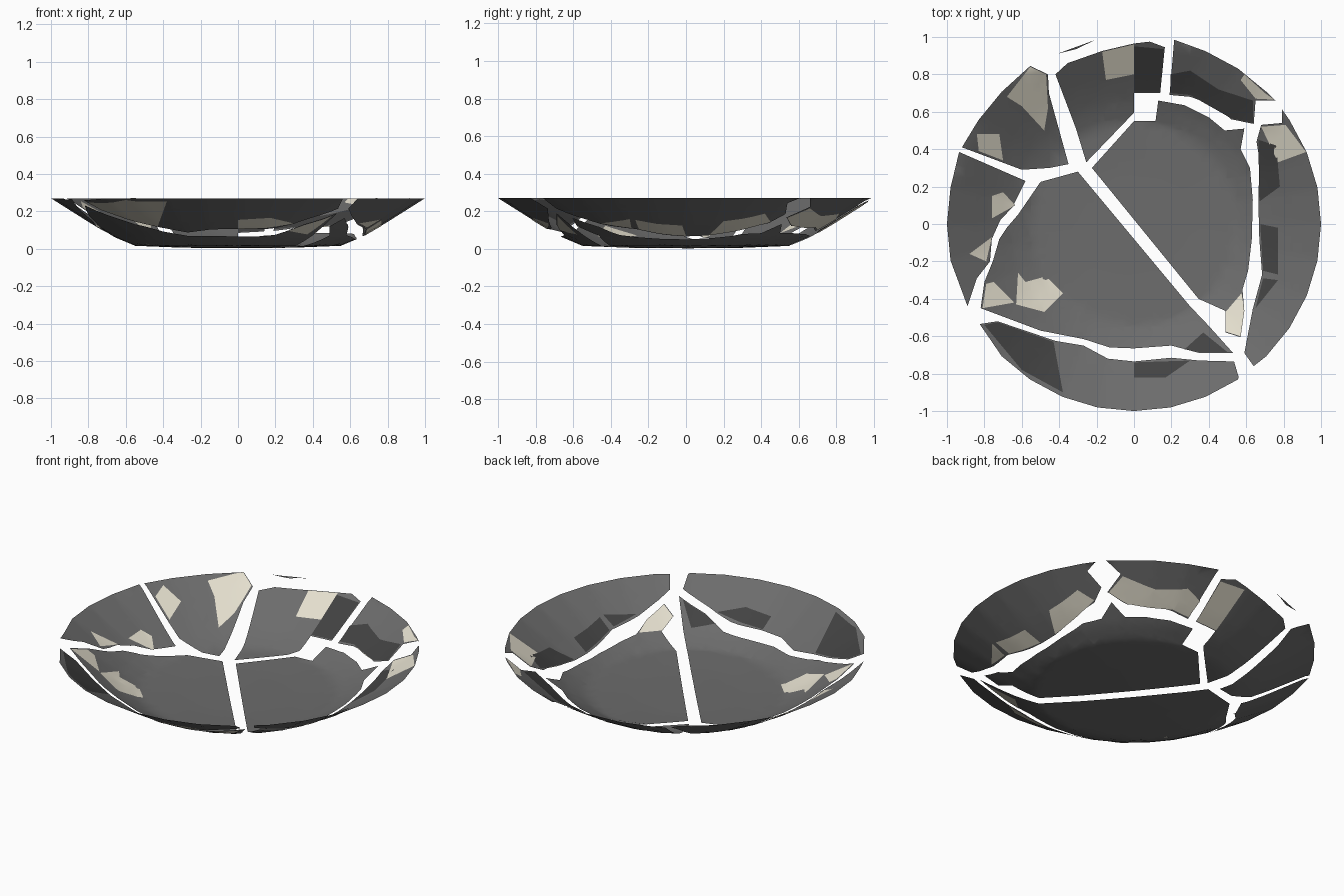
import bpy, bmesh, math
from mathutils import Vector

# Shallow dish profile: (radius, height)
PROFILE = [(0, 0.003), (0.3, 0.006), (0.55, 0.016), (0.66, 0.062), (0.77, 0.125), (1, 0.27)]
STEP = 2 * math.pi / 32          # 32-sided rim


def height(x, y):
    a = math.atan2(y, x)
    local = a - (math.floor(a / STEP) + 0.5) * STEP
    r = math.hypot(x, y) * math.cos(local) / math.cos(STEP / 2)
    for (r0, z0), (r1, z1) in zip(PROFILE, PROFILE[1:]):
        if r <= r1 or r1 == 1:
            return min(z0 + (z1 - z0) * (r - r0) / (r1 - r0), 0.27)


def material(name, c):
    m = bpy.data.materials.new(name)
    m.diffuse_color = (*c, 1)
    return m


glaze = material("dark_glaze", (0.15, 0.15, 0.15))
shade = material("scarred_glaze", (0.055, 0.055, 0.055))
clay = material("cream_clay", (0.78, 0.74, 0.62))


def rim(a, b):
    # Rim corners from index a to b, counted every 11.25 degrees
    s = 1 if b >= a else -1
    return [(math.cos(i * STEP), math.sin(i * STEP)) for i in range(a, b + s, s)]


def shard(name, outline, mat, lift=0.0):
    # Flat outline, sliced on a grid and draped over the dish
    bm = bmesh.new()
    f = bm.faces.new([bm.verts.new((x, y, 0)) for x, y in outline])
    f.normal_update()
    if (f.normal.z < 0) != (lift < 0):
        f.normal_flip()
    bmesh.ops.triangulate(bm, faces=bm.faces[:])
    for axis in (Vector((1, 0, 0)), Vector((0, 1, 0))):
        for i in range(-19, 20):
            bmesh.ops.bisect_plane(bm, geom=bm.verts[:] + bm.edges[:] + bm.faces[:],
                                   dist=1e-5, plane_co=axis * i * 0.05, plane_no=axis)
    bmesh.ops.triangulate(bm, faces=bm.faces[:])
    for v in bm.verts:
        v.co.z = max(0, height(v.co.x, v.co.y) + lift)
    for f in bm.faces:
        f.smooth = True
    me = bpy.data.meshes.new(name)
    bm.to_mesh(me)
    bm.free()
    me.materials.append(mat)
    ob = bpy.data.objects.new(name, me)
    bpy.context.collection.objects.link(ob)


# Two large base shards
shard("base_shard_left", [
    (-.30, .28), (-.50, .225), (-.62, .05), (-.68, -.02), (-.72, -.08), (-.755, -.2),
    (-.80, -.31), (-.82, -.45), (-.5, -.57), (-.27, -.615), (-.13, -.66), (0, -.665),
    (.2, -.65), (.35, -.69), (.53, -.69), (.40, -.545), (.30, -.44)], glaze)
shard("base_shard_right", [
    (-.225, .30), (0, .55), (.115, .55), (.13, .66), (.27, .635), (.40, .57), (.485, .50),
    (.59, .51), (.57, .40), (.62, .30), (.635, .13), (.63, -.08), (.61, -.25), (.58, -.35),
    (.59, -.465), (.57, -.605), (.49, -.58), (.49, -.465), (.345, -.40)], glaze)

# Rim shards
shard("rim_shard_right", [(.68, .53), (.79, .54), (.79, .615)] + rim(3, -4) + [
    (.64, -.76), (.59, -.69), (.635, -.455), (.685, -.27), (.67, -.08), (.665, .11),
    (.67, .35), (.655, .44)], glaze)
shard("rim_shard_back_right", [(.215, .985)] + rim(6, 4) + [
    (.757, .66), (.65, .66), (.64, .535), (.52, .56), (.43, .635), (.30, .68), (.19, .69)], glaze)
shard("rim_shard_back", [
    (.165, .945), (.14, .70), (0, .70), (0, .595), (-.255, .33), (-.31, .51), (-.42, .80),
    (-.355, .86), (-.17, .925), (0, .965), (.085, .975)], glaze)
shard("rim_shard_back_left", [
    (-.555, .845), (-.46, .80), (-.455, .70), (-.35, .32), (-.45, .30), (-.6, .29),
    (-.92, .41)] + rim(13, 12), glaze)
shard("rim_shard_left", [
    (-.935, .385), (-.58, .23), (-.65, .09), (-.715, .02), (-.76, -.08), (-.77, -.2),
    (-.84, -.29), (-.89, -.44)] + rim(17, 15), glaze)
shard("rim_shard_front", [
    (-.825, -.535), (-.73, -.52), (-.42, -.625), (-.27, -.65), (-.14, -.72), (0, -.735),
    (.2, -.715), (.35, -.73), (.535, -.735), (.56, -.82)] + rim(-5, -12), glaze)
shard("rim_sliver", [(-.41, .91), (-.31, .935), (-.205, .985)], glaze)

# Chips that show clay on the inside
inner = [
    [(-.68, .68), (-.555, .84), (-.47, .80), (-.46, .62), (-.48, .5), (-.6, .63)],
    [(-.84, .48), (-.72, .48), (-.70, .34), (-.83, .39)],
    [(-.17, .92), (0, .96), (0, .8), (-.15, .77)],
    [(.59, .8), (.70, .70), (.75, .665), (.65, .67), (.57, .77)],
    [(.68, .52), (.81, .53), (.92, .385), (.77, .33)],
    [(-.62, -.26), (-.58, -.31), (-.47, -.28), (-.38, -.37), (-.48, -.47), (-.63, -.43)],
    [(-.79, -.32), (-.75, -.31), (-.64, -.42), (-.81, -.45)],
    [(.575, -.37), (.59, -.465), (.57, -.6), (.49, -.575), (.49, -.47)],
    [(-.76, .15), (-.7, .17), (-.635, .1), (-.76, .03)],
    [(-.88, -.16), (-.76, -.07), (-.79, -.2)],
]
for i, p in enumerate(inner):
    shard(f"inner_chip_{i + 1}", p, clay, 0.002)

# Chips that show clay on the outside, with darker glaze inside
outer = [
    [(-.8, -.54), (-.73, -.525), (-.43, -.63), (-.38, -.9), (-.6, -.78)],
    [(0, -.74), (.3, -.73), (.17, -.82), (0, -.82)],
    [(.27, -.67), (.37, -.58), (.5, -.685), (.35, -.685)],
    [(.665, .45), (.76, .42), (.78, .2), (.67, .12)],
    [(.675, 0), (.77, -.02), (.77, -.27), (.69, -.25)],
    [(.69, -.29), (.77, -.3), (.65, -.45)],
    [(.195, .8), (.3, .82), (.45, .72), (.635, .66), (.635, .54), (.52, .565), (.3, .69), (.195, .7)],
    [(0, .95), (.16, .935), (.14, .705), (0, .705)],
]
for i, p in enumerate(outer):
    shard(f"outer_chip_{i + 1}", p, clay, -0.002)
    shard(f"scar_{i + 1}", p, shade, 0.002)
